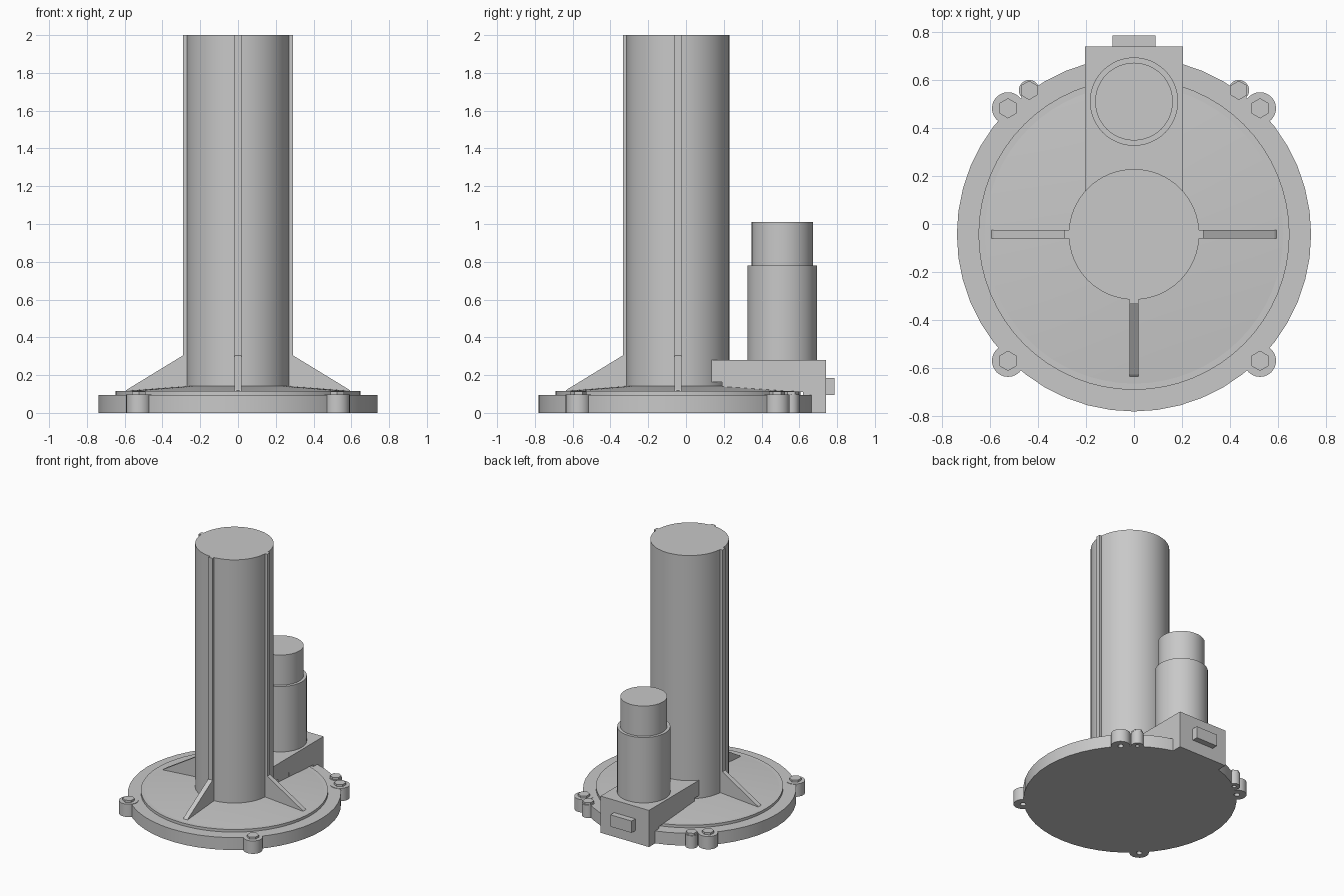
import bpy, bmesh, math
from mathutils import Matrix, Vector

cube = bpy.data.objects.get("Cube")
if cube:
    bpy.data.objects.remove(cube, do_unlink=True)

CY = -0.043          # y of the column axis
MOTOR_Y = 0.51       # y of the motor axis

grey = bpy.data.materials.new("plain grey")
grey.use_nodes = True
colour = (0.58, 0.58, 0.58, 1)
grey.diffuse_color = colour
grey.node_tree.nodes["Principled BSDF"].inputs["Base Color"].default_value = colour


def finish(name, bm, smooth=False):
    bmesh.ops.recalc_face_normals(bm, faces=bm.faces)
    mesh = bpy.data.meshes.new(name)
    bm.to_mesh(mesh)
    bm.free()
    mesh.materials.append(grey)
    obj = bpy.data.objects.new(name, mesh)
    bpy.context.collection.objects.link(obj)
    if smooth:
        bpy.ops.object.select_all(action='DESELECT')
        obj.select_set(True)
        bpy.context.view_layer.objects.active = obj
        bpy.ops.object.shade_smooth_by_angle(angle=math.radians(30))
    return obj


def add_cone(bm, x, y, z0, z1, r0, r1, sides):
    bmesh.ops.create_cone(bm, cap_ends=True, segments=sides, radius1=r0, radius2=r1,
                          depth=z1 - z0, matrix=Matrix.Translation((x, y, (z0 + z1) / 2)))


def cylinder(name, x, y, z0, z1, r, sides=48, r_top=None):
    bm = bmesh.new()
    add_cone(bm, x, y, z0, z1, r, r if r_top is None else r_top, sides)
    return finish(name, bm, sides > 8)


def extruded(name, profile, half_width, angle=0.0, origin=(0, 0, 0)):
    """Extrude a (y, z) profile along x, then turn it about z."""
    bm = bmesh.new()
    face = bm.faces.new([bm.verts.new((-half_width, y, z)) for y, z in profile])
    new = bmesh.ops.extrude_face_region(bm, geom=[face])["geom"]
    bmesh.ops.translate(bm, vec=(2 * half_width, 0, 0),
                        verts=[v for v in new if isinstance(v, bmesh.types.BMVert)])
    bm.transform(Matrix.Translation(origin) @ Matrix.Rotation(angle, 4, 'Z'))
    return finish(name, bm)


# Base flange, raised ring, shallow dome and column
flange = cylinder("base_flange", 0, CY, 0, 0.095, 0.738, 48)
cylinder("raised_ring", 0, CY, 0.09, 0.115, 0.648, 64)
cylinder("shallow_dome", 0, CY, 0.114, 0.142, 0.635, 64, r_top=0.27)
cylinder("column", 0, CY, 0.13, 2, 0.272, 64)

# Column ribs that spread into gussets: front, left and right
rib = [(0.25, 0.11), (0.6, 0.11), (0.585, 0.125), (0.29, 0.305), (0.29, 2), (0.25, 2)]
for side, degrees in (("front", 180), ("left", -90), ("right", 90)):
    extruded(side + "_rib", rib, 0.018, math.radians(degrees), (0, CY, 0))

# Bolt ears with hexagonal heads, and their holes from below
holes = bmesh.new()
ears = []
for end, x, y, r, hole, head in (("front", 0.525, -0.57, 0.067, 0.02, 0.042),
                                 ("rear", 0.525, 0.482, 0.067, 0.02, 0.042),
                                 ("rear_small", 0.437, 0.557, 0.043, 0.014, 0.04)):
    for side, s in (("left", 1), ("right", -1)):
        ears.append(cylinder(f"{end}_{side}_ear", s * x, y, 0, 0.098, r, 24))
        cylinder(f"{end}_{side}_bolt_head", s * x, y, 0.095, 0.114, head, 6)
        add_cone(holes, s * x, y, -0.05, 0.07, hole, hole, 16)
cutter = finish("hole_cutter", holes)
cutter.hide_render = True
cutter.hide_viewport = True
cutter.display_type = 'WIRE'
for obj in [flange] + ears:
    mod = obj.modifiers.new("bolt_holes", 'BOOLEAN')
    mod.operation = 'DIFFERENCE'
    mod.solver = 'EXACT'
    mod.object = cutter

# Gearbox housing, stepped under its inner end
housing = [(0.13, 0.28), (0.74, 0.28), (0.74, 0), (0.62, 0), (0.62, 0.11),
           (0.32, 0.13), (0.32, 0.163), (0.13, 0.163)]
extruded("gearbox_housing", housing, 0.205)
extruded("gearbox_foot", [(0.19, 0.125), (0.32, 0.125), (0.32, 0.165), (0.19, 0.165)], 0.203)

# Connector block on the back of the gearbox
extruded("connector", [(0.73, 0.095), (0.785, 0.095), (0.785, 0.185), (0.73, 0.185)], 0.09)

# Motor body and its narrower cap
cylinder("motor_body", 0, MOTOR_Y, 0.27, 0.78, 0.184)
cylinder("motor_cap", 0, MOTOR_Y, 0.77, 1.01, 0.162)
